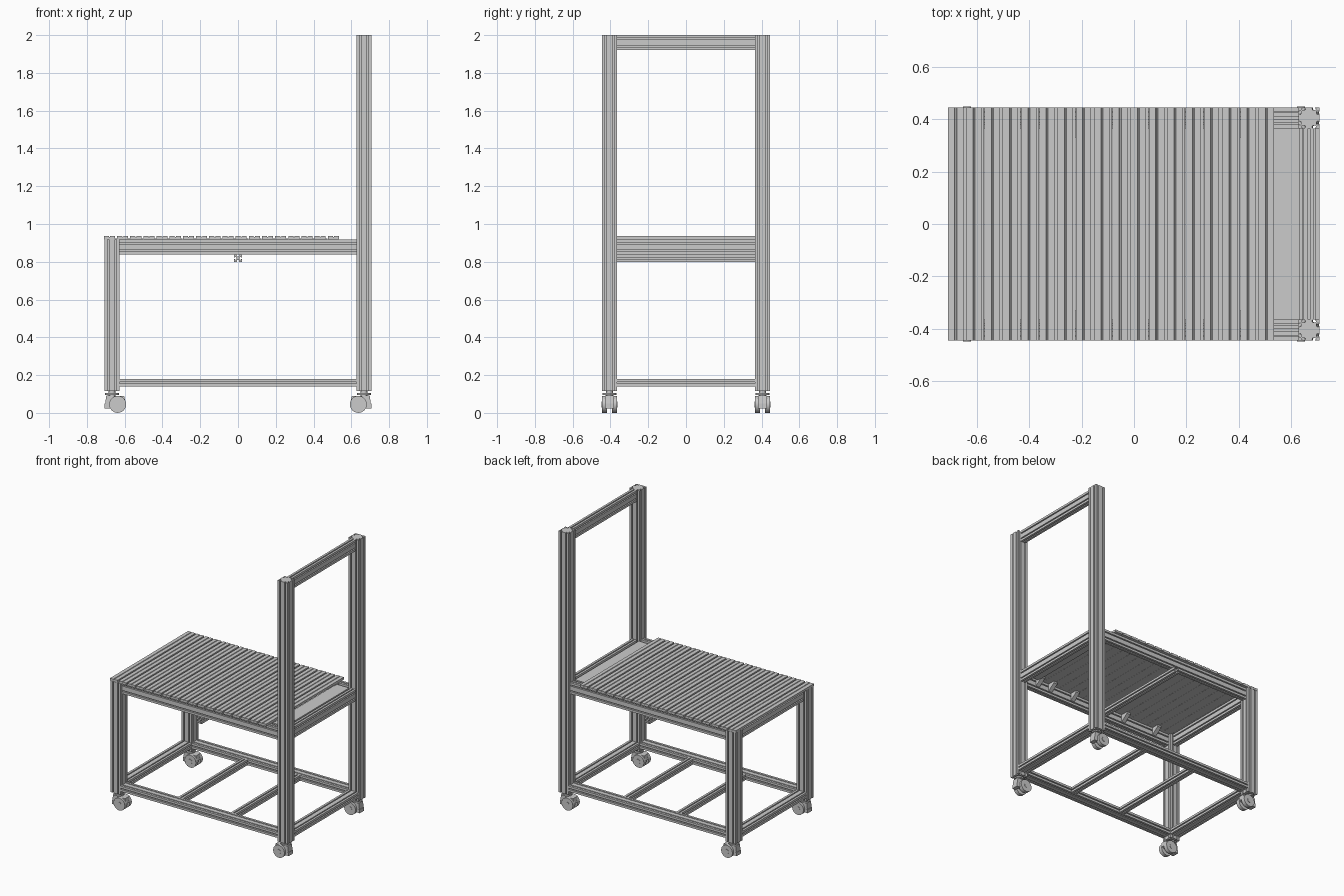
import bpy, bmesh, math
from mathutils import Matrix, Vector

old = bpy.data.objects.get("Cube")
if old:
    bpy.data.objects.remove(old)

mat = bpy.data.materials.new("aluminium_grey")
mat.use_nodes = True
GREY = (0.6, 0.6, 0.6, 1)
mat.diffuse_color = GREY
mat.node_tree.nodes["Principled BSDF"].inputs["Base Color"].default_value = GREY

MODULE = 0.04
AXES = {
    "x": Matrix(((0, 0, 1), (1, 0, 0), (0, 1, 0))),
    "y": Matrix(((1, 0, 0), (0, 0, 1), (0, 1, 0))),
    "z": Matrix.Identity(3),
}


def finish(bm, name):
    bmesh.ops.recalc_face_normals(bm, faces=bm.faces)
    mesh = bpy.data.meshes.new(name)
    bm.to_mesh(mesh)
    bm.free()
    mesh.materials.append(mat)
    ob = bpy.data.objects.new(name, mesh)
    bpy.context.collection.objects.link(ob)
    return ob


def extrude_profile(name, points, axis, start, end, centre=(0, 0, 0)):
    """Sweep a flat outline along one axis."""
    bm = bmesh.new()
    rot, c = AXES[axis], Vector(centre)
    rings = [[bm.verts.new(rot @ Vector((u, v, t)) + c) for u, v in points]
             for t in (start, end)]
    bm.faces.new(rings[0])
    bm.faces.new(rings[1])
    n = len(points)
    for i in range(n):
        j = (i + 1) % n
        bm.faces.new((rings[0][i], rings[0][j], rings[1][j], rings[1][i]))
    return finish(bm, name)


def slotted(width, height):
    """Outline of an extrusion with a T-slot in every module of each side."""
    pts = []
    for k in range(4):
        length, depth = (width, height) if k % 2 == 0 else (height, width)
        ang = k * math.pi / 2
        side = [(-length / 2, -depth / 2)]
        count = round(length / MODULE)
        for m in range(count):
            mid = (m + 0.5) * length / count - length / 2
            for du, dv in ((-.004, 0), (-.004, .004), (-.008, .004), (-.005, .011),
                           (.005, .011), (.008, .004), (.004, .004), (.004, 0)):
                side.append((mid + du, dv - depth / 2))
        pts += [(u * math.cos(ang) - v * math.sin(ang),
                 u * math.sin(ang) + v * math.cos(ang)) for u, v in side]
    return pts


def box(name, lo, hi):
    pts = [(lo[0], lo[1]), (hi[0], lo[1]), (hi[0], hi[1]), (lo[0], hi[1])]
    return extrude_profile(name, pts, "z", lo[2], hi[2])


def cylinder(name, radius, start, end, axis, centre, sides=24):
    pts = [(radius * math.cos(a), radius * math.sin(a))
           for a in (2 * math.pi * i / sides for i in range(sides))]
    ob = extrude_profile(name, pts, axis, start, end, centre)
    for ob_sel in bpy.context.selected_objects:
        ob_sel.select_set(False)
    ob.select_set(True)
    bpy.context.view_layer.objects.active = ob
    bpy.ops.object.shade_smooth_by_angle()
    return ob


PX, PY = 0.667, 0.405          # post centres
IX, IY = PX - 0.04, PY - 0.04  # inner faces of the posts
post, upright, flat, bar = (slotted(*s) for s in
                            ((.08, .08), (.04, .08), (.08, .04), (.04, .04)))

# Posts, long rails and castors on both sides
for sy, side in ((-1, "front"), (1, "back")):
    y = sy * PY
    extrude_profile(f"{side}_tall_post", post, "z", .115, 2, (PX, y, 0))
    extrude_profile(f"{side}_short_leg", post, "z", .115, .918, (-PX, y, 0))
    extrude_profile(f"{side}_upper_rail", upright, "x", -IX, IX, (0, y, .878))
    extrude_profile(f"{side}_lower_rail", flat, "x", -IX, IX, (0, y, .16))

    # Small deck brackets along the inside of the rail
    for x in (-.5, -.23, .215, .41, .52):
        extrude_profile(f"{side}_deck_bracket",
                        [(sy * .385, .918), (sy * .33, .918), (sy * .33, .905), (sy * .385, .865)],
                        "x", x - .015, x + .015)

    for sx, end in ((-1, "low_end"), (1, "high_end")):
        name = f"{side}_{end}_castor"
        x = sx * PX
        wx = x - sx * .03
        cylinder(name + "_stem", .018, .085, .116, "z", (x, y, 0))
        cylinder(name + "_plate", .036, .095, .105, "z", (x, y, 0))
        # Curved hood between the twin wheels, with a brake pedal
        hood = [(x + sx * .03, .092), (x + sx * .036, .05), (x + sx * .012, .04),
                (wx, .03), (wx - sx * .042, .05), (wx - sx * .035, .088)]
        extrude_profile(name + "_hood", [(u, v) for u, v in hood], "y", y - .024, y + .024)
        box(name + "_pedal", (x + sx * .025 - .014, y - .025, .024),
            (x + sx * .025 + .014, y + .025, .05))
        for off in (-.026, .026):
            cylinder(name + "_wheel", .045, off - .014, off + .014, "y", (wx, y, .045))
            cylinder(name + "_hub", .016, off - .017, off + .017, "y", (wx, y, .045))

# Cross rails between the posts
for x, end in ((-PX, "low_end"), (PX, "high_end")):
    extrude_profile(f"{end}_upper_cross_rail", upright, "y", -IY, IY, (x, 0, .878))
    extrude_profile(f"{end}_lower_cross_rail", flat, "y", -IY, IY, (x, 0, .16))
extrude_profile("top_cross_rail", upright, "y", -IY, IY, (PX, 0, 1.96))
extrude_profile("deck_support_bar", bar, "y", -PY - .04, PY + .04, (0, 0, .818))
for x in (-.2, .22):
    extrude_profile("lower_cross_bar", bar, "y", -IY, IY, (x, 0, .16))

# Deck slats, each with a low lap tongue beside its raised face
COUNT, LEFT, RIGHT = 18, -.71, .545
pitch = (RIGHT - LEFT) / COUNT
for i in range(COUNT):
    a = LEFT + i * pitch
    b, c = a + pitch - .011, a + pitch - .001
    slat = [(a, .919), (c, .919), (c, .924), (b, .924), (b, .936),
            (a + .034, .936), (a + .032, .932), (a + .028, .932), (a + .026, .936), (a, .936)]
    if i == COUNT - 1:
        slat[1:4] = [(b, .919)]
    extrude_profile("deck_slat", slat, "y", -.445, .445)

# Lower strip closing the deck against the tall end
box("deck_end_strip", (RIGHT - .014, -IY, .9), (IX + .005, IY, .915))
